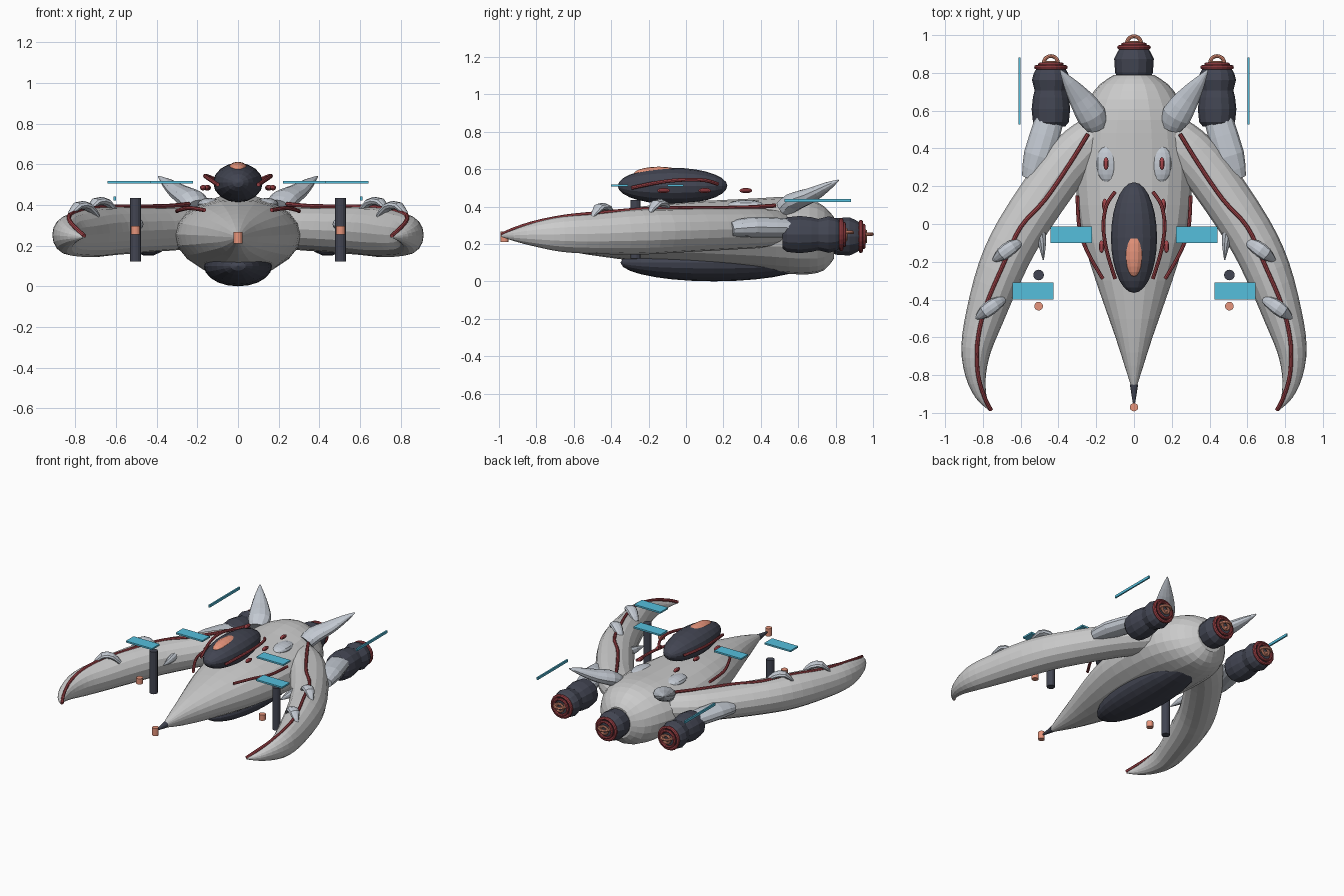
import bpy, bmesh, math
from mathutils import Vector, Matrix

if "Cube" in bpy.data.objects:
    bpy.data.objects.remove(bpy.data.objects["Cube"])


def material(name, col):
    m = bpy.data.materials.new(name)
    m.diffuse_color = (*col, 1)
    m.use_nodes = True
    m.node_tree.nodes["Principled BSDF"].inputs["Base Color"].default_value = m.diffuse_color
    return m


DARK = material("dark_plate", (0.055, 0.06, 0.085))
RED = material("red_conduit", (0.38, 0.06, 0.07))
CORAL = material("coral_glow", (0.80, 0.30, 0.20))
CYAN = material("cyan_panel", (0.09, 0.52, 0.72))
PALE = material("pale_horn", (0.55, 0.59, 0.65))


def finish(name, bm, mat=None):
    bmesh.ops.recalc_face_normals(bm, faces=bm.faces)
    me = bpy.data.meshes.new(name)
    bm.to_mesh(me)
    bm.free()
    ob = bpy.data.objects.new(name, me)
    bpy.context.collection.objects.link(ob)
    if mat:
        me.materials.append(mat)
    return ob


def smooth(secs, n):
    """Catmull-Rom interpolation through equal-length tuples."""
    out = []
    for i in range(len(secs) - 1):
        p = [secs[max(0, min(len(secs) - 1, i + k))] for k in (-1, 0, 1, 2)]
        for j in range(n):
            t = j / n
            out.append(tuple(0.5 * (2 * b + (c - a) * t + (2 * a - 5 * b + 4 * c - d) * t * t
                                    + (3 * b - a - 3 * c + d) * t ** 3) for a, b, c, d in zip(*p)))
    return out + [secs[-1]]


def loft(name, secs, sides=14, mat=None, s=1, n=2, axis=None):
    """Skin ellipses given as (x, y, z, half_width, half_height)."""
    secs = smooth(secs, n) if n > 1 else secs
    bm = bmesh.new()
    cs = [Vector((a[0] * s, a[1], a[2])) for a in secs]
    rings = []
    for i, a in enumerate(secs):
        t = Vector(axis) if axis else cs[min(i + 1, len(cs) - 1)] - cs[max(i - 1, 0)]
        side = t.cross(Vector((0, 0, 1))).normalized()
        up = side.cross(t).normalized()
        rings.append([bm.verts.new(cs[i] + side * max(a[3], .002) * math.cos(q) + up * max(a[4], .002) * math.sin(q))
                      for q in (2 * math.pi * k / sides for k in range(sides))])
    for r0, r1 in zip(rings, rings[1:]):
        for k in range(sides):
            bm.faces.new((r0[k], r0[(k + 1) % sides], r1[(k + 1) % sides], r1[k]))
    bm.faces.new(rings[0])
    bm.faces.new(rings[-1])
    return finish(name, bm, mat)


def tube(name, pts, r, s=1, n=4):
    return loft(name, [(*p, r, r) for p in pts], 8, RED, s, n)


def ellipsoid(name, loc, size, mat=None, seg=16, rings=10):
    bm = bmesh.new()
    # poles lie along y
    m = Matrix.Translation(loc) @ Matrix.Diagonal((*size, 1)) @ Matrix.Rotation(math.pi / 2, 4, 'X')
    bmesh.ops.create_uvsphere(bm, u_segments=seg, v_segments=rings, radius=1, matrix=m)
    return finish(name, bm, mat)


def post(name, x, y, z0, z1, r, mat):
    bm = bmesh.new()
    bmesh.ops.create_cone(bm, cap_ends=True, segments=14, radius1=r, radius2=r, depth=z1 - z0,
                          matrix=Matrix.Translation((x, y, (z0 + z1) / 2)))
    return finish(name, bm, mat)


def panel(name, loc, size):
    bm = bmesh.new()
    bmesh.ops.create_cube(bm, size=1, matrix=Matrix.Translation(loc) @ Matrix.Diagonal((*size, 1)))
    return finish(name, bm, CYAN)


def ring(name, loc, R, r, mat, flat=False):
    bpy.ops.mesh.primitive_torus_add(major_radius=R, minor_radius=r, major_segments=20, minor_segments=8,
                                     location=loc, rotation=(0 if flat else math.pi / 2, 0, 0))
    ob = bpy.context.object
    ob.name = name
    ob.data.materials.append(mat)


def engine(name, x, y0, y1, z, prof):
    # waisted drum, red rim rings and coral exhaust hoops
    loft(name, [(x, y0 + (y1 - y0) * t, z, r, r) for t, r in prof], 14, DARK, n=1, axis=(0, 1, 0))
    ring(name + "_rim", (x, y1 + .005, z), .077, .012, RED)
    ring(name + "_inner_rim", (x, y1 + .02, z), .058, .010, RED)
    ring(name + "_exhaust_hoop", (x, y1 + .026, z + .012), .038, .010, CORAL, True)
    ring(name + "_exhaust_core", (x, y1 + .03, z), .028, .009, CORAL)


# central hull: y, bottom z, top z, half width
hull = [(-.87, .225, .255, .012), (-.75, .19, .295, .05), (-.6, .155, .335, .098), (-.4, .125, .375, .168),
        (-.2, .10, .405, .235), (0, .085, .425, .285), (.2, .07, .435, .308), (.4, .055, .445, .31),
        (.55, .04, .453, .285), (.66, .038, .44, .24), (.74, .06, .40, .18), (.79, .12, .345, .105)]
loft("hull", [(0, y, (a + b) / 2, w, (b - a) / 2) for y, a, b, w in hull], 20, n=2, axis=(0, 1, 0))
ellipsoid("belly_plate", (0, .15, .10), (.168, .50, .10), DARK, 20, 14)
loft("nose_spike", [(0, -.85, .24, .022, .022), (0, -.95, .24, .006, .006)], 12, DARK, n=1)
post("nose_tip", 0, -.97, .21, .267, .022, CORAL)

# canopy
ellipsoid("canopy", (0, -.072, .51), (.122, .293, .097), DARK, 16, 14)
ellipsoid("canopy_light", (0, -.145, .573), (.052, .135, .040), CORAL, 14, 10)

# central engine
engine("tail_engine", 0, .77, .93, .24, [(0, .085), (.2, .10), (.65, .105), (.85, .09), (1, .075)])

claw = [(.17, .50, .29, .10, .09), (.28, .40, .285, .125, .105), (.41, .25, .28, .13, .11),
        (.605, -.04, .272, .128, .118), (.708, -.25, .265, .122, .122), (.79, -.49, .255, .102, .108),
        (.835, -.66, .252, .08, .095), (.838, -.80, .25, .055, .066), (.81, -.91, .246, .03, .034),
        (.762, -.985, .243, .005, .006)]
claw_line = [(.243, .477, .405), (.34, .32, .395), (.47, .13, .392), (.60, -.016, .391), (.69, -.21, .387),
             (.79, -.45, .366), (.83, -.64, .347), (.825, -.80, .316), (.79, -.92, .278), (.757, -.985, .248)]

for s, tag in ((1, "right"), (-1, "left")):
    # sweeping claw with conduit and barbs
    loft(tag + "_claw", claw, 16, None, s, 3)
    tube(tag + "_claw_conduit", claw_line, .011, s)
    for i, (x, y, z) in enumerate([(.675, -.145, .375), (.765, -.45, .355)]):
        loft(f"{tag}_claw_barb_{i}", [(x - .075, y + .05, z - .01, .02, .012), (x - .03, y + .025, z + .035, .036, .02),
                                      (x + .025, y - .015, z + .04, .036, .02), (x + .075, y - .055, z - .02, .006, .005)],
             10, PALE, s, 2)
    loft(tag + "_inner_barb", [(.50, -.02, .31, .03, .03), (.487, -.10, .305, .022, .025), (.48, -.19, .30, .003, .003)],
         10, PALE, s, 2)
    # rear horn
    loft(tag + "_rear_horn", [(.20, .52, .385, .06, .05), (.225, .575, .425, .078, .05), (.285, .665, .46, .062, .04),
                              (.345, .75, .505, .033, .025), (.39, .815, .54, .004, .004)], 12, PALE, s, 2)
    # engine pylon and engine
    loft(tag + "_pylon", [(.545, .24, .28, .05, .04), (.505, .36, .29, .08, .055), (.445, .56, .285, .075, .05)],
         12, PALE, s, 2)
    engine(tag + "_engine", .44 * s, .515, .825, .25,
           [(0, .075), (.08, .095), (.3, .102), (.5, .095), (.62, .086), (.8, .10), (.92, .09), (1, .075)])
    # hull conduits and canopy hoses
    tube(tag + "_hull_conduit", [(.30, .15, .37), (.288, -.03, .375), (.24, -.16, .385), (.165, -.29, .375)], .010, s)
    tube(tag + "_canopy_hose", [(.10, .17, .52), (.145, .10, .54), (.162, -.01, .543), (.145, -.14, .53),
                                (.10, -.29, .50)], .010, s)
    # hull studs and pale patches
    for i, (x, y) in enumerate([(.148, .32), (.155, .10), (.172, -.12)]):
        ellipsoid(f"{tag}_stud_{i}", (x * s, y, .485), (.015, .034, .014), RED, 10, 8)
    ellipsoid(tag + "_hull_patch", (.14 * s, .32, .405), (.06, .10, .03), PALE, 12, 10)
    # gun posts
    post(tag + "_gun_post", .505 * s, -.27, .122, .435, .028, DARK)
    post(tag + "_gun_tip", .505 * s, -.435, .255, .297, .023, CORAL)
    # floating panels
    panel(tag + "_inner_panel", (.332 * s, -.057, .513), (.22, .085, .012))
    panel(tag + "_outer_panel", (.535 * s, -.355, .513), (.215, .09, .012))
    panel(tag + "_rear_panel", (.606 * s, .705, .432), (.011, .355, .018))
